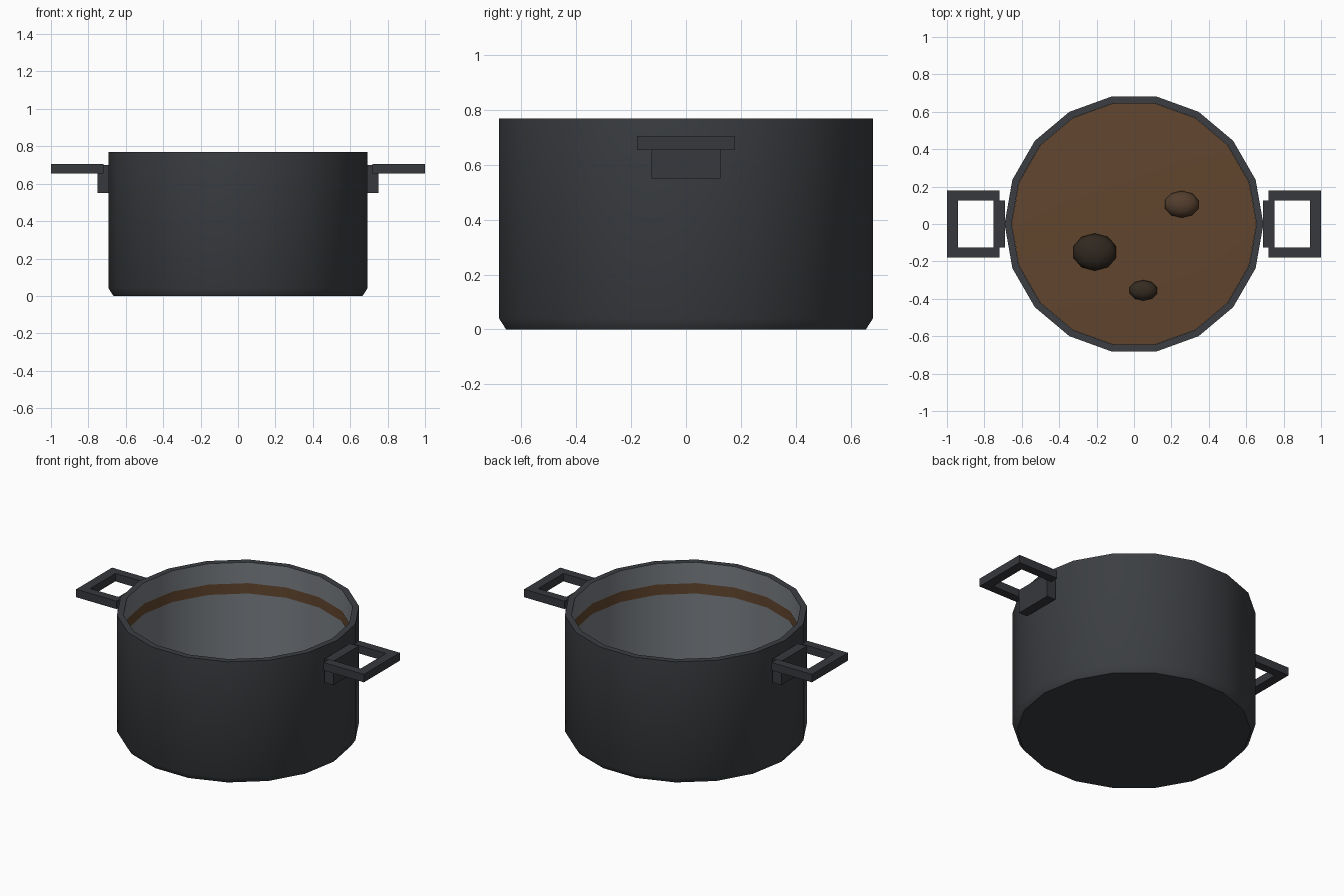
import bpy, bmesh
from math import cos, sin, pi, radians

if "Cube" in bpy.data.objects:
    bpy.data.objects.remove(bpy.data.objects["Cube"])

SIDES = 18


def material(name, rgb):
    m = bpy.data.materials.new(name)
    m.diffuse_color = (*rgb, 1)
    m.use_nodes = True
    m.node_tree.nodes["Principled BSDF"].inputs["Base Color"].default_value = m.diffuse_color
    return m


iron = material("dark_iron", (0.044, 0.048, 0.054))
inner = material("worn_metal", (0.19, 0.205, 0.225))
handle_mat = material("handle_iron", (0.038, 0.040, 0.046))
stew = material("stew_brown", (0.120, 0.060, 0.027))


def add_object(name, bm, mats):
    me = bpy.data.meshes.new(name)
    bm.to_mesh(me)
    bm.free()
    ob = bpy.data.objects.new(name, me)
    bpy.context.collection.objects.link(ob)
    for m in mats:
        me.materials.append(m)
    return ob


def smooth(ob):
    bpy.ops.object.select_all(action='DESELECT')
    ob.select_set(True)
    bpy.context.view_layer.objects.active = ob
    bpy.ops.object.shade_smooth_by_angle(angle=radians(45))


def lathe(name, profile, mats, slots, cap_start=False, cap_end=False, inward=False):
    """Revolve (radius, z) points; slots gives one material index per band."""
    bm = bmesh.new()
    rings = [[bm.verts.new((r * cos(2 * pi * i / SIDES), r * sin(2 * pi * i / SIDES), z))
              for i in range(SIDES)] for r, z in profile]
    for k, (a, b) in enumerate(zip(rings, rings[1:])):
        for i in range(SIDES):
            j = (i + 1) % SIDES
            quad = (a[i], a[j], b[j], b[i])
            bm.faces.new(quad[::-1] if inward else quad).material_index = slots[k]
    if cap_start:
        bm.faces.new(rings[0][::-1]).material_index = slots[0]
    if cap_end:
        bm.faces.new(rings[-1]).material_index = slots[-1]
    ob = add_object(name, bm, mats)
    smooth(ob)
    return ob


def box(name, lo, hi):
    bm = bmesh.new()
    bmesh.ops.create_cube(bm, size=1)
    for v in bm.verts:
        v.co = [(l + h) / 2 + c * (h - l) for l, h, c in zip(lo, hi, v.co)]
    return add_object(name, bm, [handle_mat])


# Pot: chamfered base, outer wall, rim, inner wall and floor
lathe("pot", [(0.666, 0), (0.692, 0.04), (0.692, 0.77), (0.655, 0.77), (0.655, 0.08)],
      [iron, inner], [0, 0, 0, 1], cap_start=True, cap_end=True)

# Brown layer on the floor and stain band around the inner wall
lathe("stew_layer", [(0.654, 0.08), (0.654, 0.13), (0.45, 0.138)], [stew], [0, 0],
      cap_end=True)
lathe("stain_band", [(0.652, 0.575), (0.652, 0.64)], [stew], [0], inward=True)

# Lumps resting on the brown layer
lumps = [("large_lump", -0.21, -0.15, (0.12, 0.10, 0.06), (0.030, 0.021, 0.014)),
         ("medium_lump", 0.255, 0.105, (0.095, 0.072, 0.05), (0.085, 0.047, 0.026)),
         ("small_lump", 0.05, -0.355, (0.077, 0.055, 0.04), (0.036, 0.024, 0.015))]
for name, x, y, size, rgb in lumps:
    bm = bmesh.new()
    bmesh.ops.create_icosphere(bm, subdivisions=2, radius=1)
    for v in bm.verts:
        v.co = [a * b for a, b in zip(v.co, size)]
    ob = add_object(name, bm, [material(name + "_brown", rgb)])
    ob.location = (x, y, 0.15)
    smooth(ob)

# Handles: bracket against the wall, two arms and an outer grip on each side
for side, s in (("right", 1), ("left", -1)):
    def part(name, x0, x1, y0, y1, z0, z1):
        xs = sorted((s * x0, s * x1))
        box(f"{side}_{name}", (xs[0], y0, z0), (xs[1], y1, z1))

    part("handle_bracket", 0.69, 0.75, -0.125, 0.125, 0.55, 0.70)
    part("handle_grip", 0.94, 1.0, -0.178, 0.178, 0.655, 0.705)
    part("handle_front_arm", 0.72, 0.94, -0.178, -0.125, 0.655, 0.705)
    part("handle_back_arm", 0.72, 0.94, 0.125, 0.178, 0.655, 0.705)
